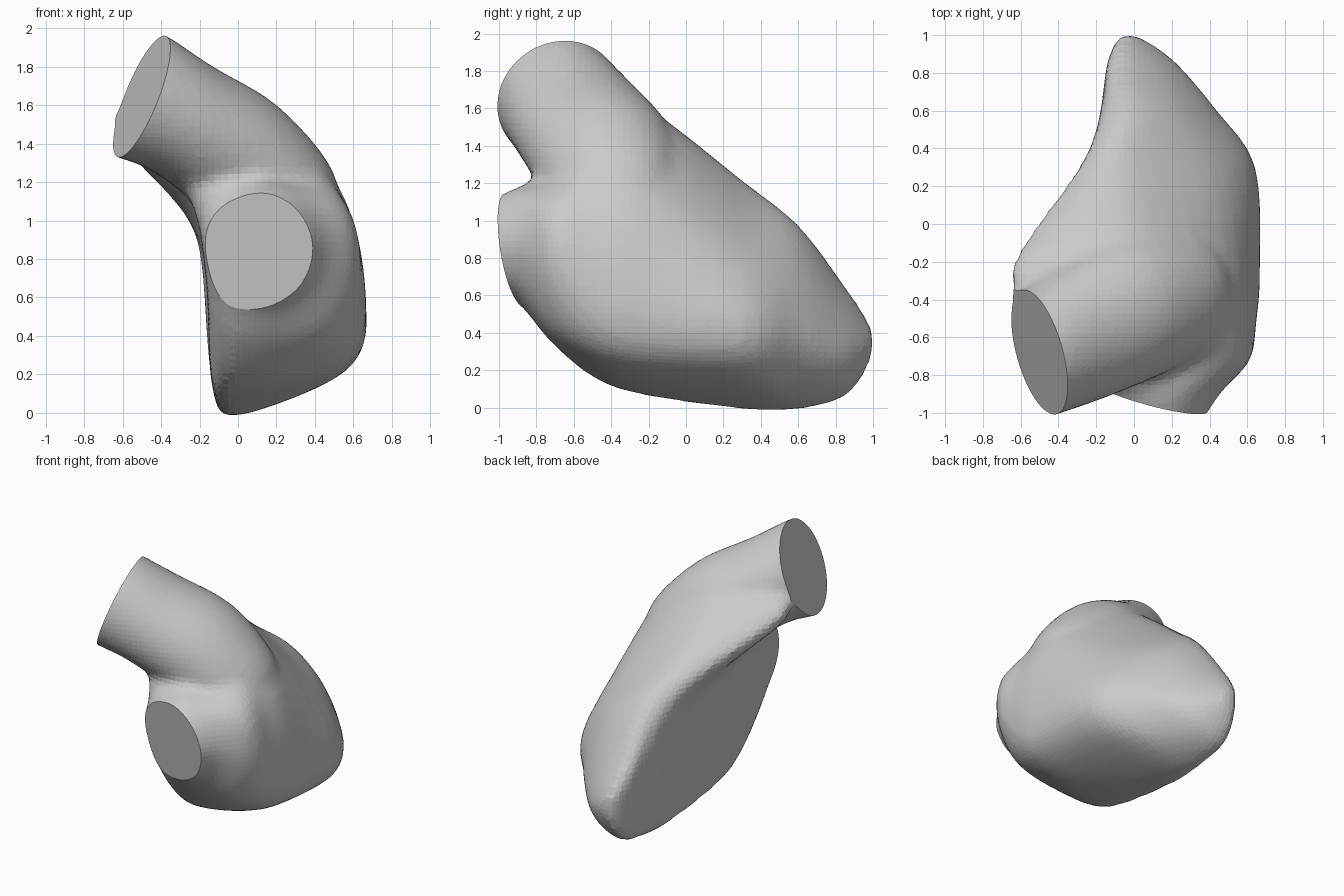
import bpy, bmesh, math
from mathutils import Vector, Matrix

if "Cube" in bpy.data.objects:
    bpy.data.objects.remove(bpy.data.objects["Cube"])


def spline(pts, n, closed):
    """Catmull-Rom through pts, n steps per span."""
    m, out = len(pts), []
    for i in range(m if closed else m - 1):
        if closed:
            a, b, c, d = (pts[(i + k) % m] for k in (-1, 0, 1, 2))
        else:
            a, b, c, d = (pts[min(max(i + k, 0), m - 1)] for k in (-1, 0, 1, 2))
        for s in range(n):
            t = s / n
            out.append(0.5 * (2 * b + (c - a) * t + (2 * a - 5 * b + 4 * c - d) * t * t
                              + (3 * b - a - 3 * c + d) * t ** 3))
    return out if closed else out + [pts[-1]]


def loft(bm, rings, steps):
    """Skin closed rings of equal size, smoothed lengthwise, ends capped."""
    cols = [spline([r[i] for r in rings], steps, False) for i in range(len(rings[0]))]
    verts = [[bm.verts.new(p) for p in col] for col in cols]
    n = len(verts)
    for i in range(n):
        p, q = verts[i], verts[(i + 1) % n]
        for j in range(len(p) - 1):
            bm.faces.new((p[j], q[j], q[j + 1], p[j + 1]))
    bm.faces.new([c[0] for c in verts])
    bm.faces.new([c[-1] for c in verts][::-1])


bm = bmesh.new()

# Inlet neck: round sections at the front of the chamber
outlines = []
for y, x, r in ((-1.1, .11, .22), (-.9, .145, .31)):
    outlines.append([Vector((x + r * math.sin(a), y, .87 - r * math.cos(a)))
                     for a in (math.tau * k / 8 for k in range(8))])

# Chamber sections: y, then (x, z) from the bottom up the right side,
# over the top to the ridge and down the left
sections = [
    (-.72, (.08, .35, .45, .43, .61, .75, .53, 1.1, .1, 1.27, -.22, 1.27, -.19, .9, -.11, .45)),
    (-.5, (.05, .17, .53, .31, .65, .65, .53, 1.14, .1, 1.58, -.45, 1.5, -.2, 1, -.13, .28)),
    (-.25, (.02, .08, .55, .24, .665, .6, .5, 1.18, 0, 1.61, -.66, 1.5, -.2, .97, -.14, .19)),
    (.3, (.01, 0, .52, .19, .64, .48, .41, .88, -.05, 1.2, -.29, 1.13, -.18, .8, -.13, .11)),
    (.6, (0, -.005, .29, .13, .44, .4, .28, .75, 0, .97, -.16, .89, -.17, .55, -.12, .09)),
]
for y, c in sections:
    outlines.append([Vector((c[k], y, c[k + 1])) for k in range(0, 16, 2)])

# Apex: the last section shrinking to a blunt tip
last = outlines[-1]
for y, s, x, z in ((.84, .62, -.09, .15), (.95, .33, -.07, .27), (1.0, .12, -.05, .34)):
    outlines.append([Vector((x + (p.x - x) * s, y, z + (p.z - z) * s)) for p in last])
loft(bm, [spline(o, 5, True) for o in outlines], 4)

# Outflow tube: oval sections along a path bending down into the chamber
out_c, out_n = Vector((-.5, -.68, 1.645)), Vector((-1, -.28, .4)).normalized()
path = [out_c + out_n * .15, out_c, Vector((-.29, -.58, 1.53)), Vector((0, -.44, 1.34)),
        Vector((.25, -.37, 1.1)), Vector((.34, -.36, .9))]
radii = [(.342, .342), (.342, .342), (.37, .315), (.39, .33), (.345, .295), (.27, .23)]
rings = []
for i, (ry, rz) in enumerate(radii):
    n = -out_n if i < 2 else (path[min(i + 1, 5)] - path[i - 1]).normalized()
    v = (Vector((0, 1, 0)) - n * n.y).normalized()
    u = n.cross(v)
    rings.append([path[i] + v * math.cos(a) * ry + u * math.sin(a) * rz
                  for a in (math.tau * k / 32 for k in range(32))])
loft(bm, rings, 4)
bmesh.ops.recalc_face_normals(bm, faces=bm.faces)

me = bpy.data.meshes.new("heart_chamber")
bm.to_mesh(me)
bm.free()
body = bpy.data.objects.new("heart_chamber", me)
bpy.context.collection.objects.link(body)

# Fuse both volumes and blend the joins
rm = body.modifiers.new("fuse", 'REMESH')
rm.mode = 'VOXEL'
rm.voxel_size = 0.035
sm = body.modifiers.new("blend", 'SMOOTH')
sm.factor, sm.iterations = 0.5, 5


def flat_cut(name, centre, normal, size):
    """Slice an open end flat with a box lying outside the given plane."""
    bpy.ops.mesh.primitive_cube_add(size=1)
    cutter = bpy.context.object
    cutter.name = name
    rot = normal.to_track_quat('Z', 'Y').to_matrix().to_4x4()
    cutter.matrix_world = (Matrix.Translation(centre + normal * .2) @ rot
                           @ Matrix.Diagonal((size, size, .4, 1)))
    cutter.hide_render = True
    b = body.modifiers.new(name, 'BOOLEAN')
    b.operation, b.solver, b.object = 'DIFFERENCE', 'EXACT', cutter
    return cutter


cutters = [flat_cut("outlet_cutter", out_c, out_n, 1.0),
           flat_cut("inlet_cutter", Vector((.11, -.925, .85)),
                    Vector((-.25, -1, -.15)).normalized(), .66)]

# Bake the modifiers, drop the cutters
bpy.context.view_layer.update()
dg = bpy.context.evaluated_depsgraph_get()
final = bpy.data.meshes.new_from_object(body.evaluated_get(dg))
body.modifiers.clear()
body.data = final
for c in cutters:
    bpy.data.objects.remove(c)
for p in final.polygons:
    p.use_smooth = False
